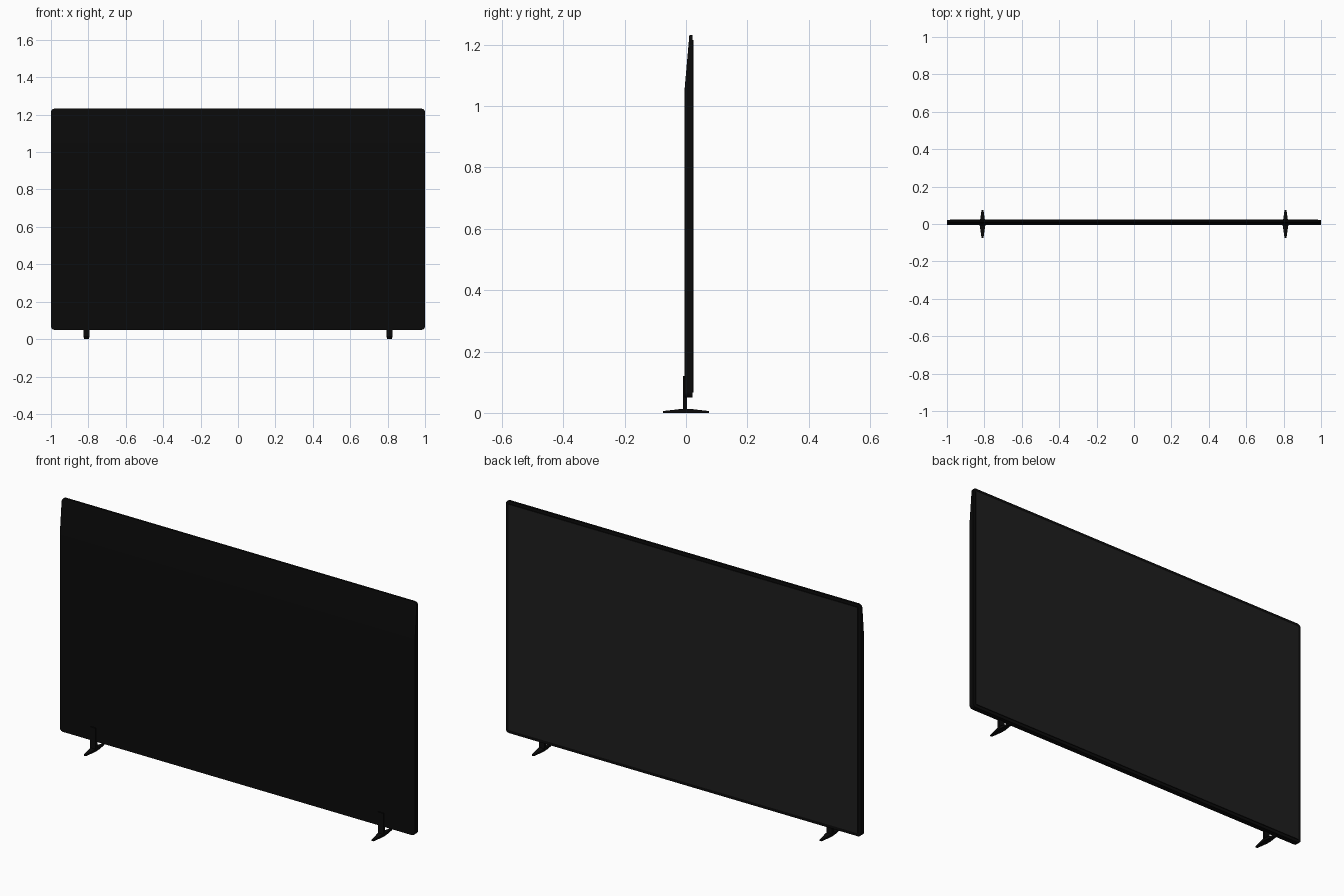
import bpy, bmesh, math

if "Cube" in bpy.data.objects:
    bpy.data.objects.remove(bpy.data.objects["Cube"])

def material(name, v):
    m = bpy.data.materials.new(name)
    m.diffuse_color = (v, v, v, 1)
    m.use_nodes = True
    m.node_tree.nodes["Principled BSDF"].inputs["Base Color"].default_value = m.diffuse_color
    return m

BLACK = material("black_plastic", 0.003)
GLASS = material("dark_screen", 0.013)

def finish(bm, name, mats):
    bmesh.ops.recalc_face_normals(bm, faces=bm.faces)
    me = bpy.data.meshes.new(name)
    bm.to_mesh(me)
    bm.free()
    for m in mats:
        me.materials.append(m)
    ob = bpy.data.objects.new(name, me)
    bpy.context.collection.objects.link(ob)
    return ob

def extrude(bm, pts, vec):
    face = bm.faces.new([bm.verts.new(p) for p in pts])
    new = bmesh.ops.extrude_face_region(bm, geom=[face])["geom"]
    bmesh.ops.translate(bm, vec=vec, verts=[g for g in new if isinstance(g, bmesh.types.BMVert)])

def rounded_rect(hx, z0, z1, r, y, n=5):
    pts = []
    corners = [(hx - r, z1 - r), (r - hx, z1 - r), (r - hx, z0 + r), (hx - r, z0 + r)]
    for q, (cx, cz) in enumerate(corners):
        for i in range(n + 1):
            a = math.pi / 2 * (q + i / n)
            pts.append((cx + r * math.cos(a), y, cz + r * math.sin(a)))
    return pts

# Panel body: rounded slab, back thinning toward the top
Y_BACK, Y_SCREEN, Z0, Z1, Z_BEND = -0.005, 0.021, 0.05, 1.232, 1.05
bm = bmesh.new()
extrude(bm, rounded_rect(1.0, Z0, Z1, 0.018, Y_BACK), (0, Y_SCREEN - Y_BACK, 0))
bmesh.ops.bisect_plane(bm, geom=bm.verts[:] + bm.edges[:] + bm.faces[:],
                       plane_co=(0, 0, Z_BEND), plane_no=(0, 0, 1))
for v in bm.verts:
    if v.co.y < 0 and v.co.z > Z_BEND:
        v.co.y += 0.016 * (v.co.z - Z_BEND) / (Z1 - Z_BEND)
# Recess for the screen
bm.normal_update()
front = [f for f in bm.faces if all(v.co.y > Y_SCREEN - 1e-4 for v in f.verts)]
bmesh.ops.dissolve_faces(bm, faces=front)
front = [f for f in bm.faces if all(v.co.y > Y_SCREEN - 1e-4 for v in f.verts)]
bmesh.ops.inset_region(bm, faces=front, thickness=0.016)
bmesh.ops.inset_region(bm, faces=front, thickness=0.0005, depth=-0.003)
for f in front:
    f.material_index = 1
finish(bm, "television_panel", [BLACK, GLASS])

# Stands: tapered foot plus a post that laps the back of the panel
def foot(side):
    cx = side * 0.81
    bm = bmesh.new()
    rows = [(-0.075, 0.005, 0.006), (-0.014, 0.014, 0.013),
            (0.014, 0.014, 0.013), (0.075, 0.005, 0.006)]
    rings = [[bm.verts.new((cx + s * w, y, z)) for s, z in
              ((-1, 0), (1, 0), (1, h), (-1, h))] for y, w, h in rows]
    for a, b in zip(rings, rings[1:]):
        for i in range(4):
            j = (i + 1) % 4
            bm.faces.new((a[i], a[j], b[j], b[i]))
    bm.faces.new(rings[0])
    bm.faces.new(rings[-1])
    tag = "left" if side < 0 else "right"
    finish(bm, tag + "_foot", [BLACK])

    bm = bmesh.new()
    profile = [(-0.010, 0.010), (0.004, 0.010), (0.004, 0.055), (-0.004, 0.055),
               (-0.004, 0.12), (-0.010, 0.12)]
    extrude(bm, [(cx - 0.015, y, z) for y, z in profile], (0.03, 0, 0))
    finish(bm, tag + "_post", [BLACK])

for side in (-1, 1):
    foot(side)
